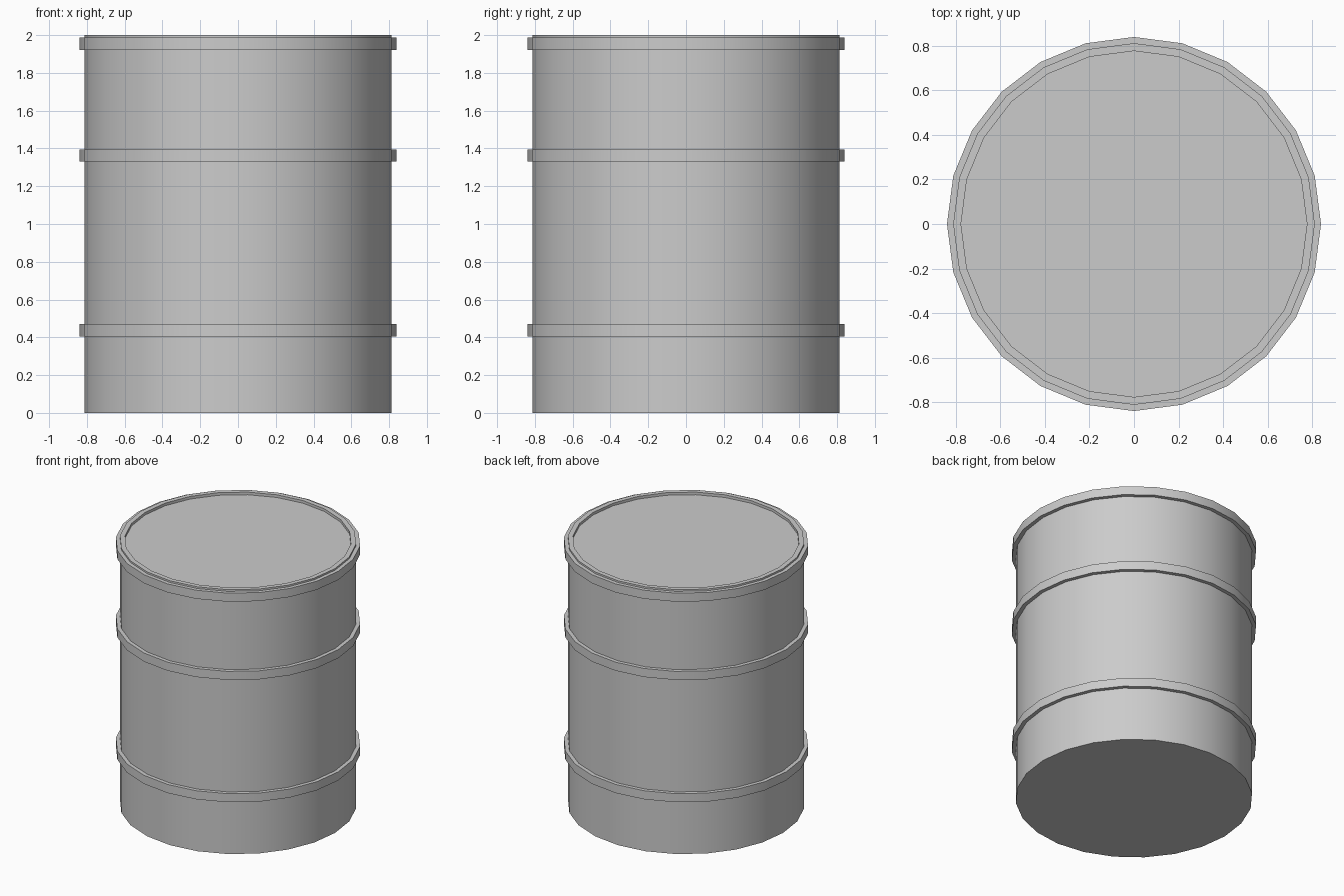
import bpy, bmesh, math

if "Cube" in bpy.data.objects:
    bpy.data.objects.remove(bpy.data.objects["Cube"])

SIDES = 24


def lathe(name, profile, closed=False, cap=False):
    """Spin (radius, z) points, listed bottom to top on the outside, around z."""
    bm = bmesh.new()
    rings = []
    for r, z in profile:
        rings.append([bm.verts.new((r * math.cos(2 * math.pi * i / SIDES),
                                    r * math.sin(2 * math.pi * i / SIDES), z))
                      for i in range(SIDES)])
    pairs = list(zip(rings, rings[1:]))
    if closed:
        pairs.append((rings[-1], rings[0]))
    for a, b in pairs:
        for i in range(SIDES):
            j = (i + 1) % SIDES
            bm.faces.new((a[i], a[j], b[j], b[i]))
    if cap:
        bm.faces.new(rings[0])
        bm.faces.new(rings[-1])
    bmesh.ops.recalc_face_normals(bm, faces=bm.faces)
    mesh = bpy.data.meshes.new(name)
    bm.to_mesh(mesh)
    bm.free()
    obj = bpy.data.objects.new(name, mesh)
    bpy.context.collection.objects.link(obj)
    bpy.ops.object.select_all(action='DESELECT')
    obj.select_set(True)
    bpy.context.view_layer.objects.active = obj
    bpy.ops.object.shade_smooth_by_angle(angle=math.radians(30))
    return obj


# Drum body with a slightly recessed lid
lathe("drum_body", [(0.812, 0), (0.812, 2.0), (0.777, 2.0), (0.777, 1.98)], cap=True)

# Raised hoops around the body
for name, z in (("lower_hoop", 0.405), ("middle_hoop", 1.33), ("top_hoop", 1.922)):
    lathe(name, [(0.812, z), (0.84, z), (0.84, z + 0.065), (0.812, z + 0.065)])
